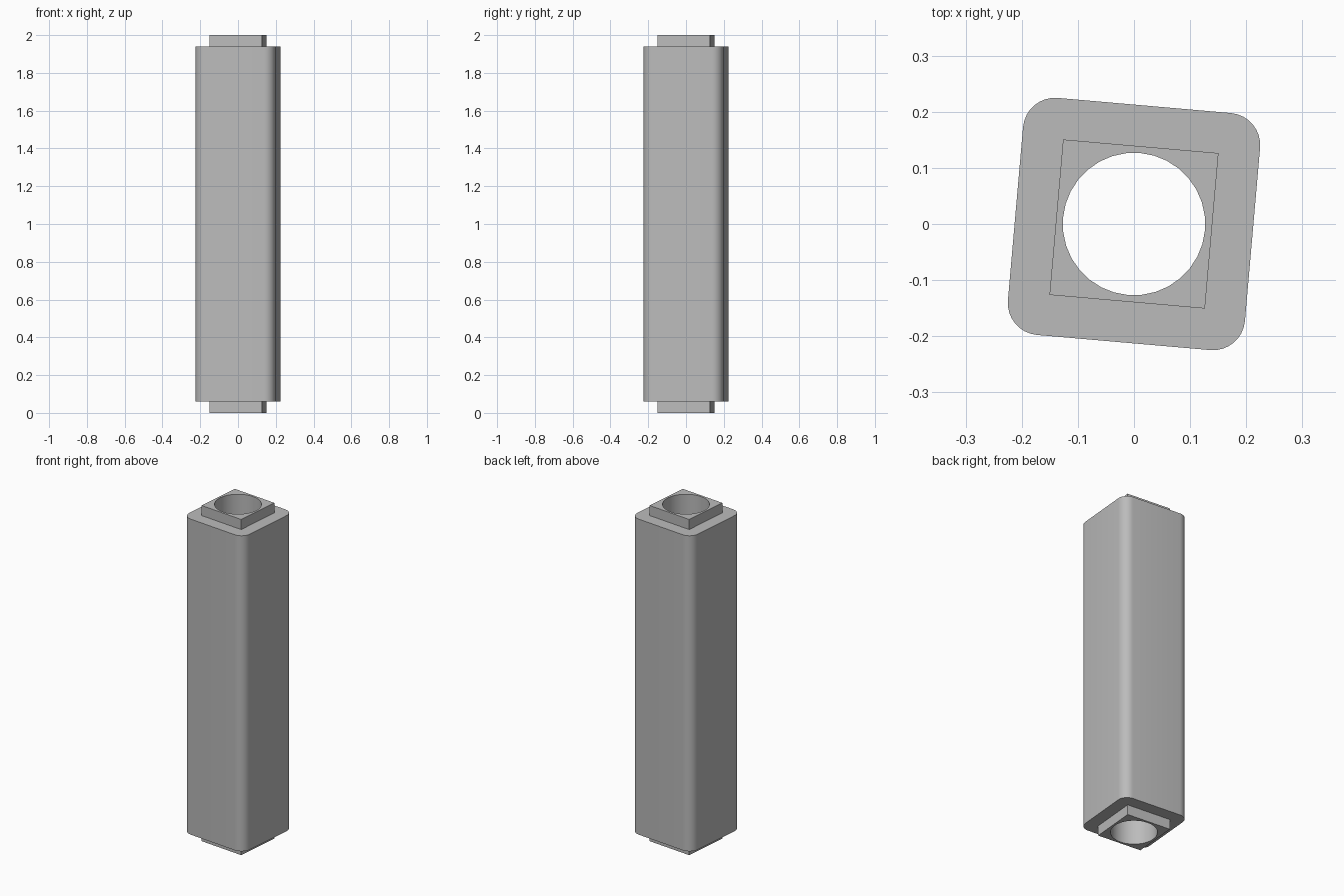
import bpy
import bmesh
from math import radians
from mathutils import Matrix

HEIGHT = 2.0
COLLAR_HEIGHT = 0.06
TURN = Matrix.Rotation(radians(-5), 4, 'Z')

if "Cube" in bpy.data.objects:
    bpy.data.objects.remove(bpy.data.objects["Cube"])

grey = bpy.data.materials.new("grey")
grey.use_nodes = True
colour = (0.5, 0.5, 0.5, 1)
grey.diffuse_color = colour
grey.node_tree.nodes["Principled BSDF"].inputs["Base Color"].default_value = colour


def make_object(name, bm):
    """Turn the mesh slightly about z and link it as a named object."""
    bm.transform(TURN)
    bmesh.ops.recalc_face_normals(bm, faces=bm.faces)
    mesh = bpy.data.meshes.new(name)
    bm.to_mesh(mesh)
    bm.free()
    mesh.materials.append(grey)
    obj = bpy.data.objects.new(name, mesh)
    bpy.context.collection.objects.link(obj)
    return obj


def square_post(name, half, low, high, radius=0):
    """Square post with optionally rounded upright edges."""
    bm = bmesh.new()
    size = Matrix.Diagonal((2 * half, 2 * half, high - low, 1))
    place = Matrix.Translation((0, 0, (low + high) / 2))
    bmesh.ops.create_cube(bm, size=1, matrix=place @ size)
    if radius:
        upright = [e for e in bm.edges
                   if abs(e.verts[0].co.z - e.verts[1].co.z) > 0.01]
        bmesh.ops.bevel(bm, geom=upright, offset=radius, segments=8,
                        profile=0.5, affect='EDGES')
    return make_object(name, bm)


# Rounded main post, and the square core that forms both end collars
post = square_post("post", 0.212, COLLAR_HEIGHT, HEIGHT - COLLAR_HEIGHT, 0.057)
core = square_post("collar_core", 0.139, 0, HEIGHT)

# Round bore through the full length
bm = bmesh.new()
bmesh.ops.create_cone(bm, cap_ends=True, segments=32, radius1=0.127,
                      radius2=0.127, depth=HEIGHT * 1.2,
                      matrix=Matrix.Translation((0, 0, HEIGHT / 2)))
bore = make_object("bore_cutter", bm)

# Join the collars, cut the bore, then drop the helpers
bpy.context.view_layer.objects.active = post
for helper, operation in ((core, 'UNION'), (bore, 'DIFFERENCE')):
    helper.hide_render = True
    cut = post.modifiers.new(helper.name, 'BOOLEAN')
    cut.object = helper
    cut.operation = operation
    cut.solver = 'EXACT'
    bpy.ops.object.modifier_apply(modifier=cut.name)
    bpy.data.objects.remove(helper)

# Smooth the rounded corners and bore while keeping the rims sharp
bpy.ops.object.select_all(action='DESELECT')
post.select_set(True)
bpy.ops.object.shade_smooth_by_angle(angle=radians(30))
